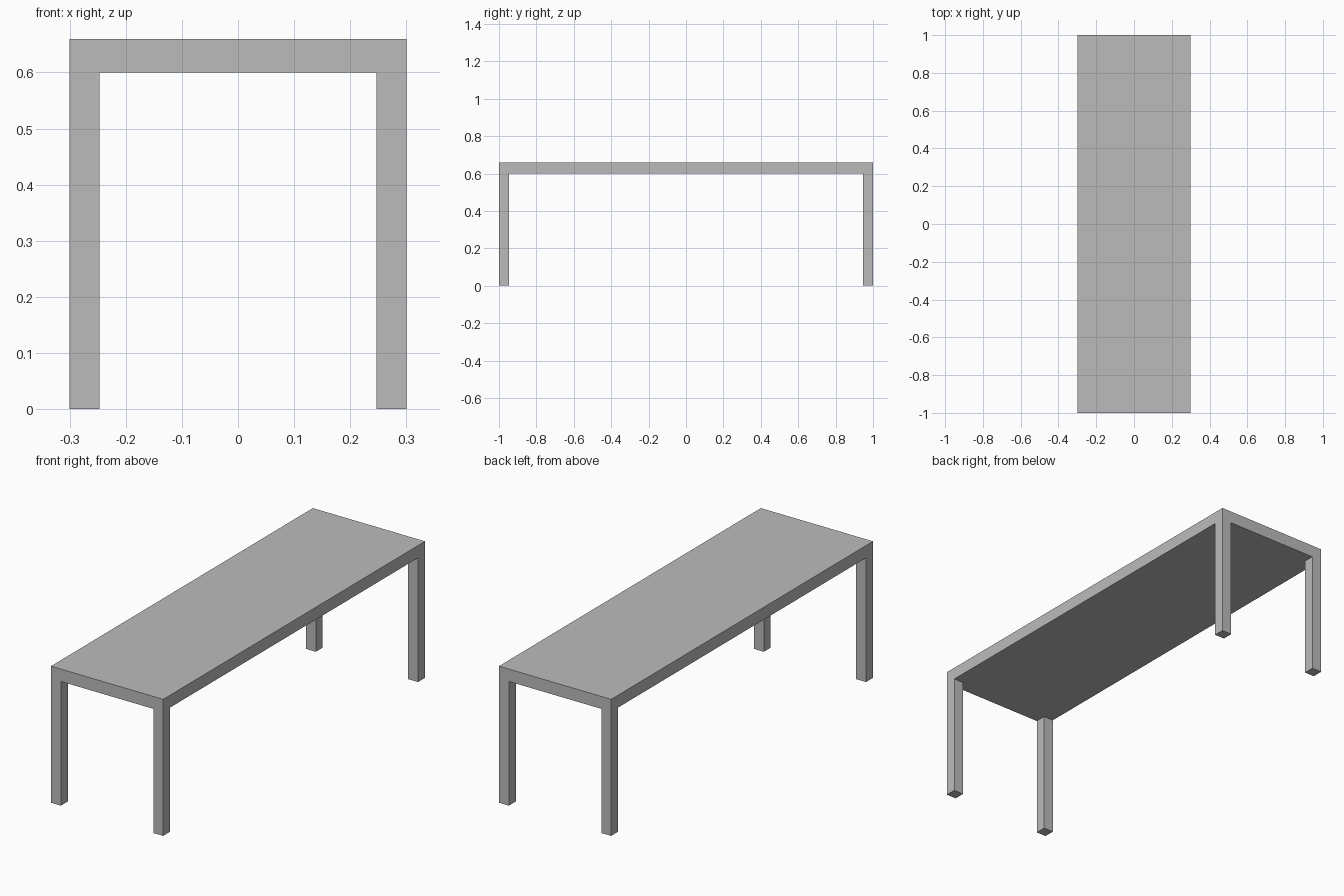
import bpy

cube = bpy.data.objects.get("Cube")
if cube:
    bpy.data.objects.remove(cube, do_unlink=True)

# Overall dimensions
WIDTH, LENGTH, HEIGHT = 0.6, 2.0, 0.66
TOP_THICKNESS = 0.06
LEG = 0.053
UNDERSIDE = HEIGHT - TOP_THICKNESS

# Single grey finish
GREY = (0.5, 0.5, 0.5, 1.0)
grey = bpy.data.materials.new("plain_grey")
grey.use_nodes = True
grey.diffuse_color = GREY
grey.node_tree.nodes["Principled BSDF"].inputs["Base Color"].default_value = GREY


def box(name, center, size):
    bpy.ops.mesh.primitive_cube_add(size=1, location=center)
    obj = bpy.context.object
    obj.name = name
    obj.scale = size
    bpy.ops.object.transform_apply(location=False, rotation=False, scale=True)
    obj.data.materials.append(grey)
    return obj


# Slab top
box("table_top", (0, 0, HEIGHT - TOP_THICKNESS / 2), (WIDTH, LENGTH, TOP_THICKNESS))

# Square legs flush with the corners
for side, sx in (("left", 1), ("right", -1)):
    for end, sy in (("front", -1), ("back", 1)):
        box(f"{end}_{side}_leg",
            (sx * (WIDTH - LEG) / 2, sy * (LENGTH - LEG) / 2, UNDERSIDE / 2),
            (LEG, LEG, UNDERSIDE))
